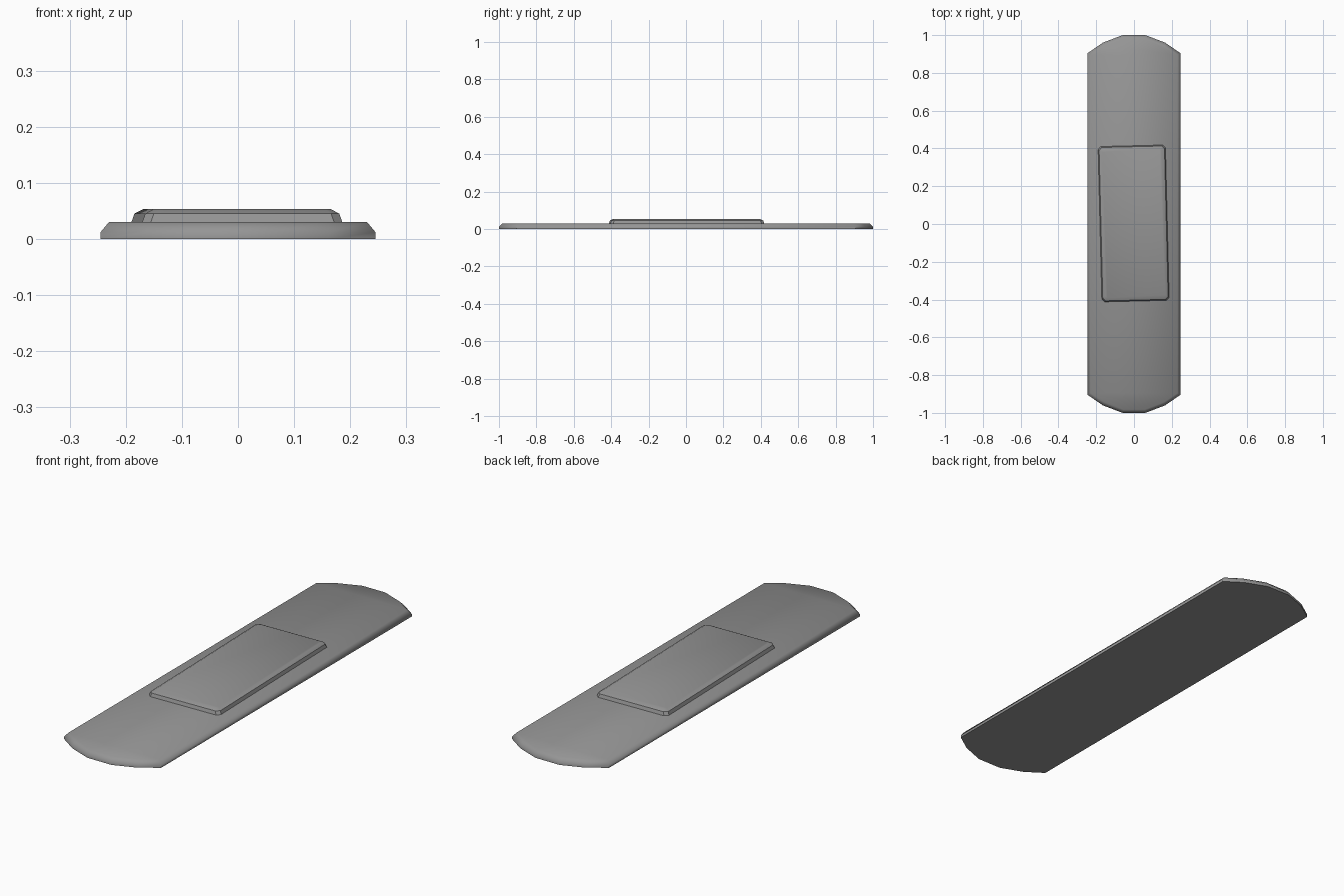
import bpy, bmesh, math
from mathutils import Matrix

cube = bpy.data.objects.get("Cube")
if cube:
    bpy.data.objects.remove(cube, do_unlink=True)

GREY = (0.3, 0.3, 0.3, 1)
mat = bpy.data.materials.new("plain grey")
mat.use_nodes = True
mat.diffuse_color = GREY
mat.node_tree.nodes["Principled BSDF"].inputs["Base Color"].default_value = GREY


def four_way(quarter):
    """Mirror a quarter outline (corner to centre, +x +y) into a counter-clockwise loop."""
    right = [(x, -y) for x, y in reversed(quarter)] + quarter
    return right + [(-x, -y) for x, y in right]


def stack(name, rings, split=None, matrix=Matrix(), angle=50):
    """Solid from stacked (outline, z) rings; split cuts the flat top across its ends."""
    bm = bmesh.new()
    loops = [[bm.verts.new((x, y, z)) for x, y in pts] for pts, z in rings]
    n = len(loops[0])
    for low, high in zip(loops, loops[1:]):
        for i in range(n):
            j = (i + 1) % n
            bm.faces.new((low[i], low[j], high[j], high[i]))
    bm.faces.new(loops[0][::-1])
    top = bm.faces.new(loops[-1])
    if split:
        for a, b in split:
            bmesh.ops.connect_verts(bm, verts=[loops[-1][a], loops[-1][b]])
    bm.transform(matrix)
    bmesh.ops.recalc_face_normals(bm, faces=bm.faces)
    mesh = bpy.data.meshes.new(name)
    bm.to_mesh(mesh)
    bm.free()
    mesh.materials.append(mat)
    obj = bpy.data.objects.new(name, mesh)
    bpy.context.collection.objects.link(obj)
    bpy.ops.object.select_all(action="DESELECT")
    obj.select_set(True)
    bpy.context.view_layer.objects.active = obj
    bpy.ops.object.shade_smooth_by_angle(angle=math.radians(angle))
    return obj


# Long strip with faceted rounded ends and a chamfered rim
edge = four_way([(0.245, 0.905), (0.165, 0.96), (0.06, 1.0)])
rim = four_way([(0.23, 0.895), (0.158, 0.943), (0.057, 0.982)])
stack("strip", [(edge, 0), (edge, 0.012), (rim, 0.03)], split=[(3, 8), (2, 9)])


# Raised pad, slightly turned, with clipped corners and a sloping rim
def pad_outline(w, l, c):
    return four_way([(w, l - c), (w - c, l)])


turn = Matrix.Translation((-0.002, 0.003, 0)) @ Matrix.Rotation(math.radians(1.4), 4, "Z")
stack("pad", [(pad_outline(0.179, 0.412, 0.015), 0.028),
              (pad_outline(0.173, 0.406, 0.015), 0.045),
              (pad_outline(0.158, 0.391, 0.01), 0.053)], matrix=turn, angle=30)
